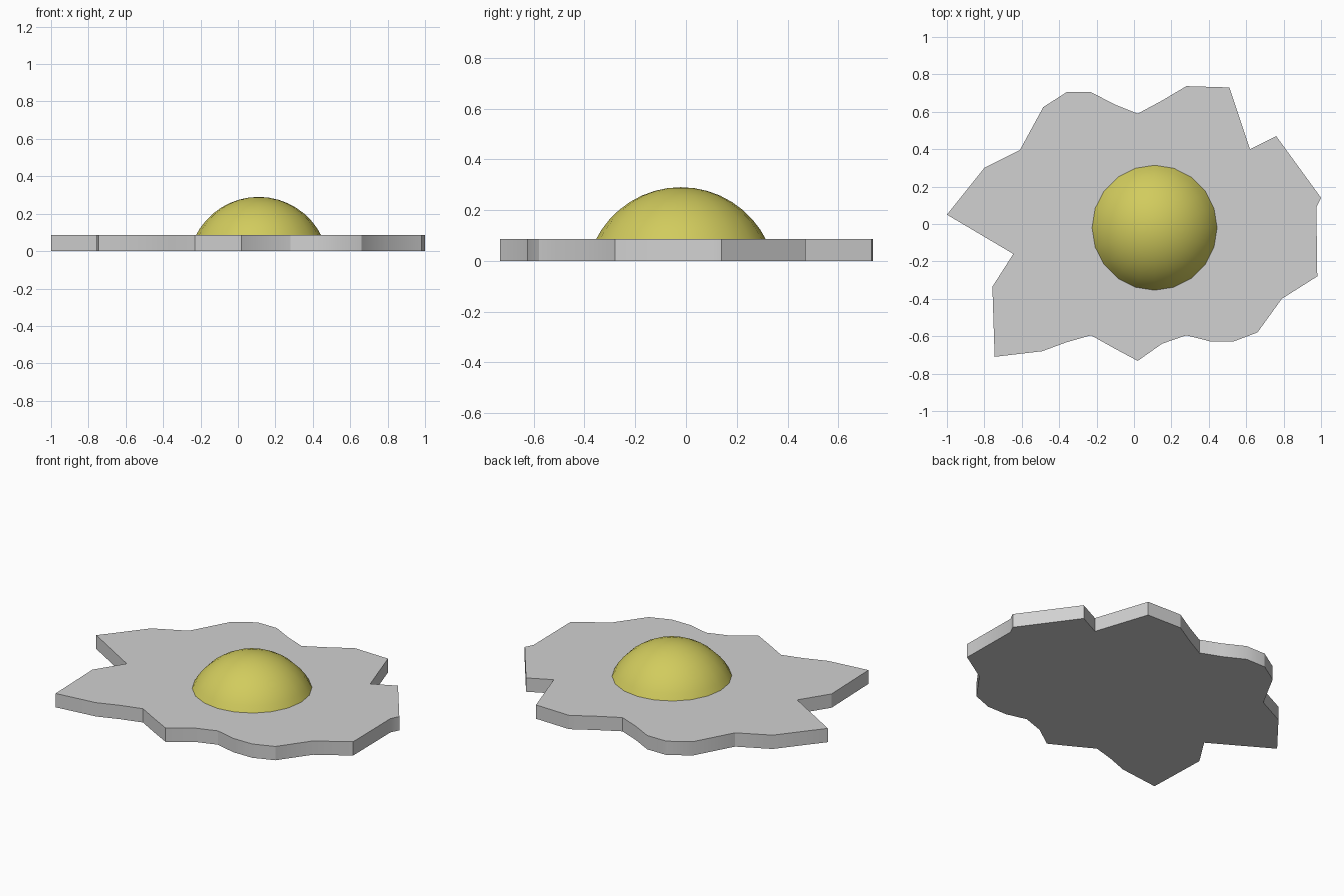
import bpy, bmesh, math

cube = bpy.data.objects.get("Cube")
if cube:
    bpy.data.objects.remove(cube, do_unlink=True)

THICK = 0.085


def material(name, rgb):
    mat = bpy.data.materials.new(name)
    mat.use_nodes = True
    mat.diffuse_color = (*rgb, 1)
    mat.node_tree.nodes["Principled BSDF"].inputs["Base Color"].default_value = (*rgb, 1)
    return mat


def finish(bm, name, mat):
    bmesh.ops.recalc_face_normals(bm, faces=bm.faces)
    mesh = bpy.data.meshes.new(name)
    bm.to_mesh(mesh)
    bm.free()
    obj = bpy.data.objects.new(name, mesh)
    bpy.context.collection.objects.link(obj)
    mesh.materials.append(mat)
    bpy.ops.object.select_all(action="DESELECT")
    obj.select_set(True)
    bpy.context.view_layer.objects.active = obj
    bpy.ops.object.shade_smooth_by_angle(angle=math.radians(30))
    return obj


# Egg white: irregular outline extruded into a flat slab
outline = [
    (-1, .05), (-.8, .3), (-.61, .395), (-.485, .625), (-.36, .705), (-.23, .705),
    (-.105, .64), (.02, .59), (.15, .66), (.28, .737), (.51, .73), (.62, .4),
    (.76, .47), (1, .14), (.975, .09), (.98, -.28), (.79, -.4), (.66, -.58),
    (.535, -.627), (.405, -.627), (.28, -.595), (.15, -.64), (.02, -.732),
    (-.105, -.665), (-.23, -.595), (-.36, -.632), (-.49, -.68), (-.745, -.71),
    (-.757, -.335), (-.645, -.16),
]
bm = bmesh.new()
base = bm.faces.new([bm.verts.new((x, y, 0)) for x, y in outline])
top = bmesh.ops.extrude_face_region(bm, geom=[base], use_keep_orig=True)
bmesh.ops.translate(bm, vec=(0, 0, THICK),
                    verts=[g for g in top["geom"] if isinstance(g, bmesh.types.BMVert)])
finish(bm, "egg_white", material("pale grey", (0.64, 0.64, 0.64)))

# Yolk: spherical cap rising out of the white
RADIUS, CENTRE_Z, SIDES, RINGS = 0.376, -0.086, 20, 8
low = math.asin((THICK - 0.01 - CENTRE_Z) / RADIUS)
bm = bmesh.new()
profile = []
for i in range(RINGS + 1):
    a = low + (math.pi / 2 - low) * i / RINGS
    profile.append(bm.verts.new((RADIUS * math.cos(a), 0, CENTRE_Z + RADIUS * math.sin(a))))
edges = [bm.edges.new(pair) for pair in zip(profile, profile[1:])]
bmesh.ops.spin(bm, geom=profile + edges, cent=(0, 0, 0), axis=(0, 0, 1),
               angle=math.tau, steps=SIDES, use_duplicate=False)
bmesh.ops.remove_doubles(bm, verts=bm.verts, dist=0.001)
bmesh.ops.holes_fill(bm, edges=[e for e in bm.edges if e.is_boundary], sides=0)
yolk = finish(bm, "yolk", material("yolk yellow", (0.64, 0.6, 0.11)))
yolk.location = (0.11, -0.02, 0)
